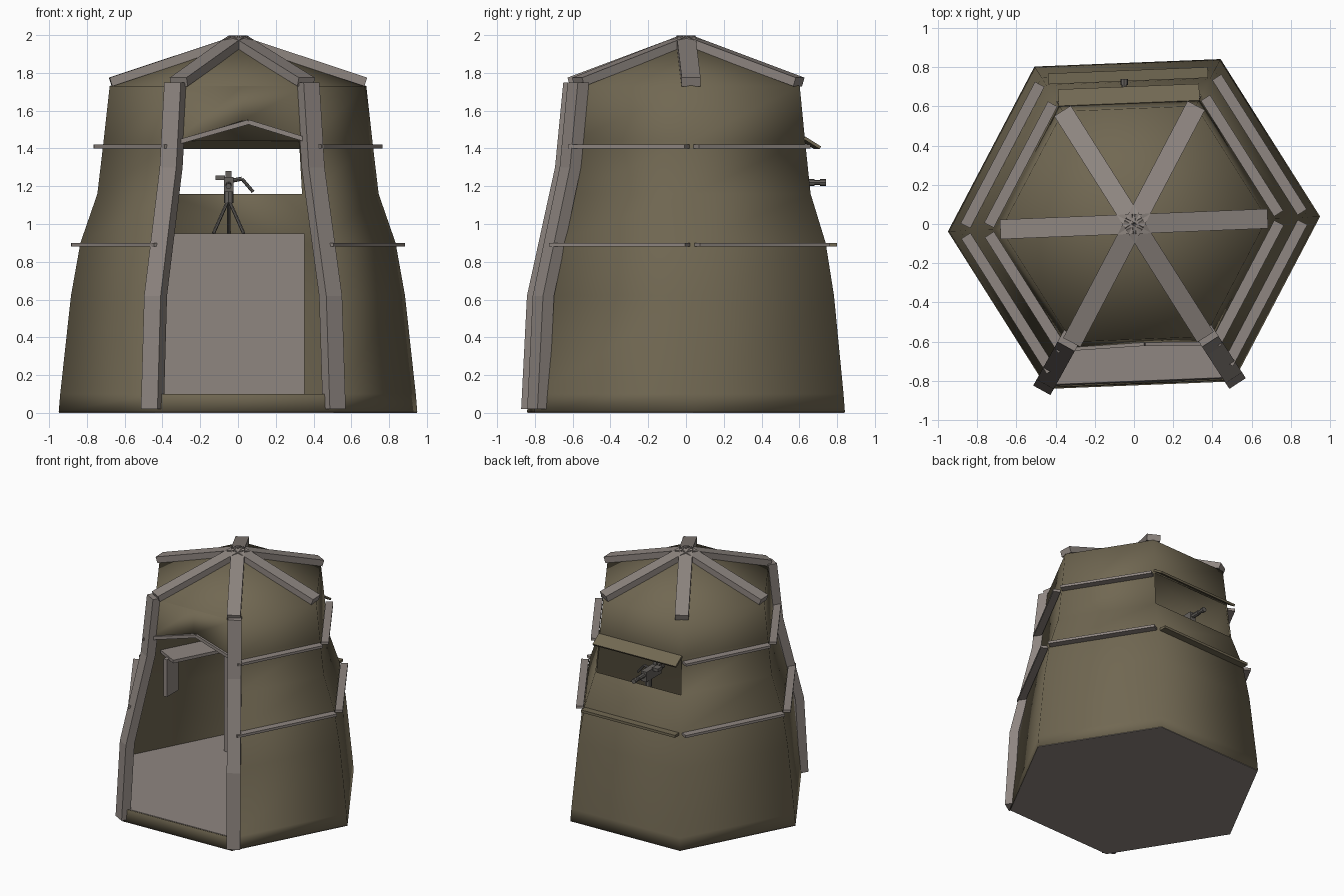
import bpy, bmesh, math
from mathutils import Vector, Matrix

if "Cube" in bpy.data.objects:
    bpy.data.objects.remove(bpy.data.objects["Cube"])

ROT = 2.3  # the whole hut is turned slightly
PROFILE = [(0.005, .95), (.1, .942), (.62, .885), (.9, .835), (1.16, .745), (1.44, .712), (1.73, .68)]
BACK, BACK_LEFT, FRONT = 1, 2, 4
UP = Vector((0, 0, 1))


def material(name, rgb):
    m = bpy.data.materials.new(name)
    m.diffuse_color = (*rgb, 1)
    m.use_nodes = True
    m.node_tree.nodes["Principled BSDF"].inputs["Base Color"].default_value = m.diffuse_color
    return m


CANVAS = material("olive brown canvas", (.165, .138, .085))
WOOD = material("weathered grey wood", (.275, .24, .22))
METAL = material("dark gun metal", (.13, .12, .11))


def polar(deg, r, z):
    a = math.radians(deg)
    return Vector((r * math.cos(a), r * math.sin(a), z))


def corner(k, r, z):
    return polar(ROT + 60 * k, r, z)


def radius(z):
    for (z0, r0), (z1, r1) in zip(PROFILE, PROFILE[1:]):
        if z <= z1:
            return r0 + (r1 - r0) * (z - z0) / (z1 - z0)
    return PROFILE[-1][1]


def finish(name, bm, mat):
    bmesh.ops.remove_doubles(bm, verts=bm.verts, dist=1e-5)
    bmesh.ops.recalc_face_normals(bm, faces=bm.faces)
    me = bpy.data.meshes.new(name)
    bm.to_mesh(me)
    bm.free()
    me.materials.append(mat)
    ob = bpy.data.objects.new(name, me)
    bpy.context.collection.objects.link(ob)
    return ob


def sweep(name, pts, across, up, w, h, mat=WOOD):
    """Rectangular bar along a path of points."""
    bm = bmesh.new()
    across, up = across.normalized() * w / 2, up.normalized() * h / 2
    rings = [[bm.verts.new(Vector(p) + across * i + up * j)
              for i, j in ((-1, -1), (1, -1), (1, 1), (-1, 1))] for p in pts]
    for a, b in zip(rings, rings[1:]):
        for i in range(4):
            bm.faces.new((a[i], a[(i + 1) % 4], b[(i + 1) % 4], b[i]))
    bm.faces.new(rings[0])
    bm.faces.new(rings[-1])
    return finish(name, bm, mat)


def bar(name, p, q, w, h, mat=WOOD):
    """Straight bar with its width kept level."""
    p, q = Vector(p), Vector(q)
    d = (q - p).normalized()
    across = d.cross(UP) if abs(d.z) < .99 else Vector((1, 0, 0))
    return sweep(name, [p, q], across, across.cross(d), w, h, mat)


def box(name, lo, hi, mat=WOOD):
    lo, hi = Vector(lo), Vector(hi)
    bm = bmesh.new()
    bmesh.ops.create_cube(bm, size=1)
    for v in bm.verts:
        v.co = (lo + hi) / 2 + Vector(v.co[i] * (hi - lo)[i] for i in range(3))
    ob = finish(name, bm, mat)
    ob.matrix_world = Matrix.Rotation(math.radians(ROT), 4, 'Z')
    return ob


def rod(name, p, q, r, mat=METAL, n=8):
    p, q = Vector(p), Vector(q)
    bm = bmesh.new()
    m = Matrix.Translation((p + q) / 2) @ (q - p).to_track_quat('Z', 'Y').to_matrix().to_4x4()
    bmesh.ops.create_cone(bm, cap_ends=True, segments=n, radius1=r, radius2=r,
                          depth=(q - p).length, matrix=m)
    return finish(name, bm, mat)


# Canvas shell: six walls with open front and back window, plus roof
bm = bmesh.new()


def face(*pts):
    bm.faces.new([bm.verts.new(p) for p in pts])


for k in range(6):
    for i, ((z0, r0), (z1, r1)) in enumerate(zip(PROFILE, PROFILE[1:])):
        a, b, c, d = corner(k, r0, z0), corner(k + 1, r0, z0), corner(k + 1, r1, z1), corner(k, r1, z1)
        if (k == FRONT and 1 <= i <= 4) or (k == BACK and i == 4):
            continue
        if k == FRONT and i == 5:  # gabled top of the doorway
            t = .37
            mid = ((a + b) / 2).lerp((c + d) / 2, t)
            face(a, mid, (c + d) / 2, d)
            face(mid, b, c, (c + d) / 2)
        else:
            face(a, b, c, d)
    face(corner(k, .68, 1.73), corner(k + 1, .68, 1.73), Vector((0, 0, 1.965)))
shell = finish("canvas_shell", bm, CANVAS)
if shell.data.polygons[0].normal.dot(shell.data.polygons[0].center) < 0:
    shell.data.flip_normals()
mod = shell.modifiers.new("thickness", 'SOLIDIFY')
mod.thickness, mod.offset = .012, -1
bpy.context.view_layer.objects.active = shell
shell.select_set(True)
bpy.ops.object.shade_smooth_by_angle(angle=math.radians(63))

# Raised floor slab
bm = bmesh.new()
lo = [bm.verts.new(corner(k, .948, 0)) for k in range(6)]
hi = [bm.verts.new(corner(k, .925, .1)) for k in range(6)]
bm.faces.new(lo)
bm.faces.new(hi)
for k in range(6):
    bm.faces.new((lo[k], lo[k - 1], hi[k - 1], hi[k]))
finish("floor", bm, WOOD)

# Front posts following the wall profile
for name, deg in (("left_post", -119), ("right_post", -57)):
    rad, tan = polar(deg, 1, 0), polar(deg + 90, 1, 0)
    path = [polar(deg, r + .005, z) for z, r in
            ((.02, .93), (.62, .895), (1.08, .78), (1.3, .725), (1.75, .675))]
    sweep(name, path, tan, rad, .1, .07)

# Roof rafters meeting at the peak
for k in range(6):
    bar(f"rafter_{k}", corner(k, .675, 1.752), corner(k, 0, 1.976), .1, .048)

# Horizontal boards around the walls
for z in (.89, 1.41):
    for k in range(6):
        if k == FRONT or (k == BACK and z > 1):
            continue
        r = radius(z) + .012
        out = corner(k + .5, .022, 0)
        p, q = corner(k, r, z) + out, corner(k + 1, r, z) + out
        bar(f"wall_board_{k}_{int(z * 100)}", p.lerp(q, .02), q.lerp(p, .02), .055, .02,
            CANVAS if k == BACK else WOOD)

# Doorway gable trim
pl, pr = corner(FRONT, .712, 1.43), corner(FRONT + 1, .712, 1.44)
top = (pl + pr) / 2 + Vector((.03, .012, .105))
for name, p in (("left", pl), ("right", pr)):
    bar("door_trim_" + name, p, top, .035, .025)

# Window flap over the back opening
flap = box("window_flap", (-.36, -.05, -.008), (.36, .05, .008), CANVAS)
flap.matrix_world = (Matrix.Rotation(math.radians(ROT), 4, 'Z')
                     @ Matrix.Translation((0, .655, 1.43)) @ Matrix.Rotation(math.radians(-32), 4, 'X'))

# Firing platform below the window, with a side shelf and its support
box("gun_platform", (-.39, .42, .1), (.37, .695, .95))
p, q = corner(BACK_LEFT, .69, .935), corner(BACK_LEFT + 1, .69, .935)
bar("side_shelf", p, p.lerp(q, .9), .2, .025)
e = p.lerp(q, .85)
bar("shelf_support", e + Vector((0, 0, -.3)), e, .03, .15)

# Tripod gun pointing out of the window
hub = Vector((-.05, .55, 1.13))
for i, (x, y) in enumerate(((-.13, .5), (.03, .5), (-.05, .67))):
    rod(f"tripod_leg_{i}", (x, y, .95), hub, .009)
rod("gun_pivot", hub - UP * .02, hub + UP * .06, .025)
bar("gun_body", (-.05, .42, 1.21), (-.05, .61, 1.21), .05, .08, METAL)
rod("gun_barrel", (-.05, .6, 1.22), (-.05, .74, 1.22), .013)
rod("gun_muzzle", (-.05, .71, 1.22), (-.05, .74, 1.22), .019)
rod("gun_jacket", (-.05, .6, 1.22), (-.05, .68, 1.22), .018)
bar("gun_sight", (-.05, .46, 1.24), (-.05, .46, 1.28), .03, .02, METAL)
rod("gun_grip", (-.05, .36, 1.2), (-.05, .43, 1.21), .015)
bar("ammo_box", (-.12, .5, 1.245), (-.07, .5, 1.245), .06, .025, METAL)
rod("ammo_belt_upper", (-.03, .5, 1.23), (.02, .5, 1.24), .011)
rod("ammo_belt_lower", (.02, .5, 1.24), (.08, .5, 1.17), .009)
